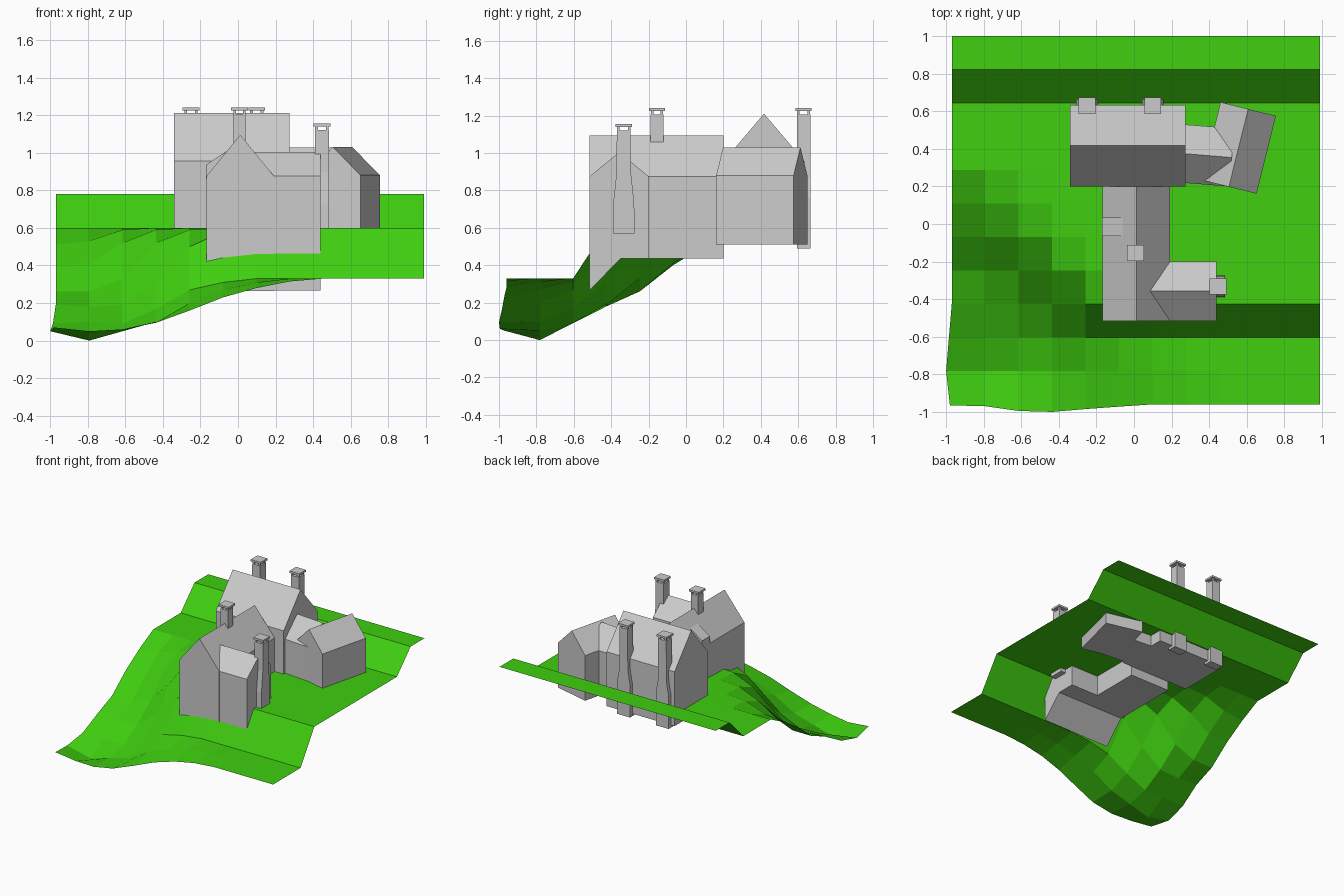
import bpy, bmesh
from mathutils import Vector

if "Cube" in bpy.data.objects:
    bpy.data.objects.remove(bpy.data.objects["Cube"])


def finish(name, bm, mat=None, recalc=True):
    if recalc:
        bmesh.ops.recalc_face_normals(bm, faces=bm.faces)
    me = bpy.data.meshes.new(name)
    bm.to_mesh(me)
    bm.free()
    ob = bpy.data.objects.new(name, me)
    bpy.context.collection.objects.link(ob)
    if mat:
        me.materials.append(mat)
    return ob


def add_loft(bm, sections):
    """Skin a list of matching closed sections and cap both ends."""
    rings = [[bm.verts.new(p) for p in s] for s in sections]
    n = len(rings[0])
    for a, b in zip(rings, rings[1:]):
        for i in range(n):
            j = (i + 1) % n
            bm.faces.new((a[i], a[j], b[j], b[i]))
    bm.faces.new(rings[0])
    bm.faces.new(rings[-1])


def gable(name, stations, width, eave, ridge):
    """Pitched-roof block along stations (x, y, base height)."""
    a, b = Vector(stations[0][:2]), Vector(stations[-1][:2])
    d = (b - a).normalized()
    s = Vector((-d.y, d.x)) * width / 2
    secs = []
    for x, y, base in stations:
        secs.append([(x + s.x * k, y + s.y * k, z) for k, z in
                     ((-1, base), (1, base), (1, eave), (0, ridge), (-1, eave))])
    bm = bmesh.new()
    add_loft(bm, secs)
    return finish(name, bm)


def rect(x, y, hx, hy, z):
    return [(x - hx, y - hy, z), (x + hx, y - hy, z), (x + hx, y + hy, z), (x - hx, y + hy, z)]


def chimney(name, x, y, shaft, top):
    """Shaft from (z, half x, half y) levels, corner posts and a cap slab."""
    bm = bmesh.new()
    z0, hx, hy = shaft[-1]
    add_loft(bm, [rect(x, y, a, b, z) for z, a, b in shaft])
    for sx in (-1, 1):
        for sy in (-1, 1):
            px, py = x + sx * (hx - 0.008), y + sy * (hy - 0.008)
            add_loft(bm, [rect(px, py, 0.007, 0.007, z) for z in (z0, top - 0.016)])
    add_loft(bm, [rect(x, y, 0.045, 0.043, z) for z in (top - 0.016, top)])
    return finish(name, bm)


# Terrain: terraced grid, sinking towards the front left corner
grass = bpy.data.materials.new("grass")
grass.diffuse_color = (0.05, 0.62, 0.005, 1)
grass.use_nodes = True
grass.node_tree.nodes["Principled BSDF"].inputs["Base Color"].default_value = grass.diffuse_color
terrace = [.33, .33, .33, .6, .6, .6, .6, .6, .6, .6, .78, .78]
sunk = [
    [.07, .05, .06, .095, .16, .23, .28, .315],
    [.05, .0, .05, .10, .20, .27, .31, .33],
    [.09, .10, .09, .17, .27, .31, .33],
    [.19, .18, .19, .32, .50, .58],
    [.26, .26, .33, .52, .59],
    [.40, .41, .52, .59],
    [.51, .53, .59],
]
front_edge = [-.965, -.97, -.995, -1.0, -.985, -.972]
bm = bmesh.new()
grid = []
for j in range(12):
    row = []
    for i in range(12):
        x, y, z = -0.97 + i * 0.1782, -0.96 + j * 0.1782, terrace[j]
        if j < len(sunk) and i < len(sunk[j]):
            z = sunk[j][i]
        if j == 0 and i < len(front_edge):
            y = front_edge[i]
        if i == 0 and j < 3:
            x = (-.98, -1.0, -.985)[j]
        row.append(bm.verts.new((x, y, z)))
    grid.append(row)
for j in range(11):
    for i in range(11):
        bm.faces.new((grid[j][i], grid[j][i + 1], grid[j + 1][i + 1], grid[j + 1][i]))
finish("terrain", bm, grass, recalc=False)

# House blocks
gable("rear_house", [(-0.34, 0.417, 0.51), (0.275, 0.417, 0.51)], 0.435, 0.955, 1.21)
gable("long_wing", [(0.012, -0.517, 0.265), (0.012, -0.35, 0.435), (0.012, 0.2, 0.435)],
      0.36, 0.875, 1.095)
gable("angled_outbuilding", [(0.505, 0.198, 0.51), (0.608, 0.612, 0.51)], 0.304, 0.88, 1.03)
gable("link_building", [(0.26, 0.375, 0.51), (0.52, 0.354, 0.51)], 0.31, 0.88, 1.028)

# Cross wing: gable profile with a footing that follows the slope
profile = [(-.515, .267), (-.35, .435), (-.2, .435), (-.2, .875), (-.357, 1.005), (-.515, .875)]
bm = bmesh.new()
add_loft(bm, [[(x, y, z) for y, z in profile] for x in (0.06, 0.44)])
finish("cross_wing", bm)

# Dormer on the left roof slope
bm = bmesh.new()
add_loft(bm, [[(-.17, y, .86), (-.17, y, .935), (-.06, y, 1.01)] for y in (-.065, .035)])
finish("dormer", bm)

# Chimneys
for n, x in (("rear_chimney_left", -0.25), ("rear_chimney_right", 0.1)):
    chimney(n, x, 0.629, [(.49, .058, .036), (.76, .058, .036), (.87, .038, .036),
                          (1.205, .036, .036)], 1.24)
chimney("ridge_chimney", 0.008, -0.155, [(1.03, .033, .034), (1.205, .033, .034)], 1.24)
chimney("side_chimney", 0.447, -0.333, [(.57, .038, .058), (.73, .038, .056), (.9, .038, .038),
                                        (1.12, .037, .037)], 1.155)
